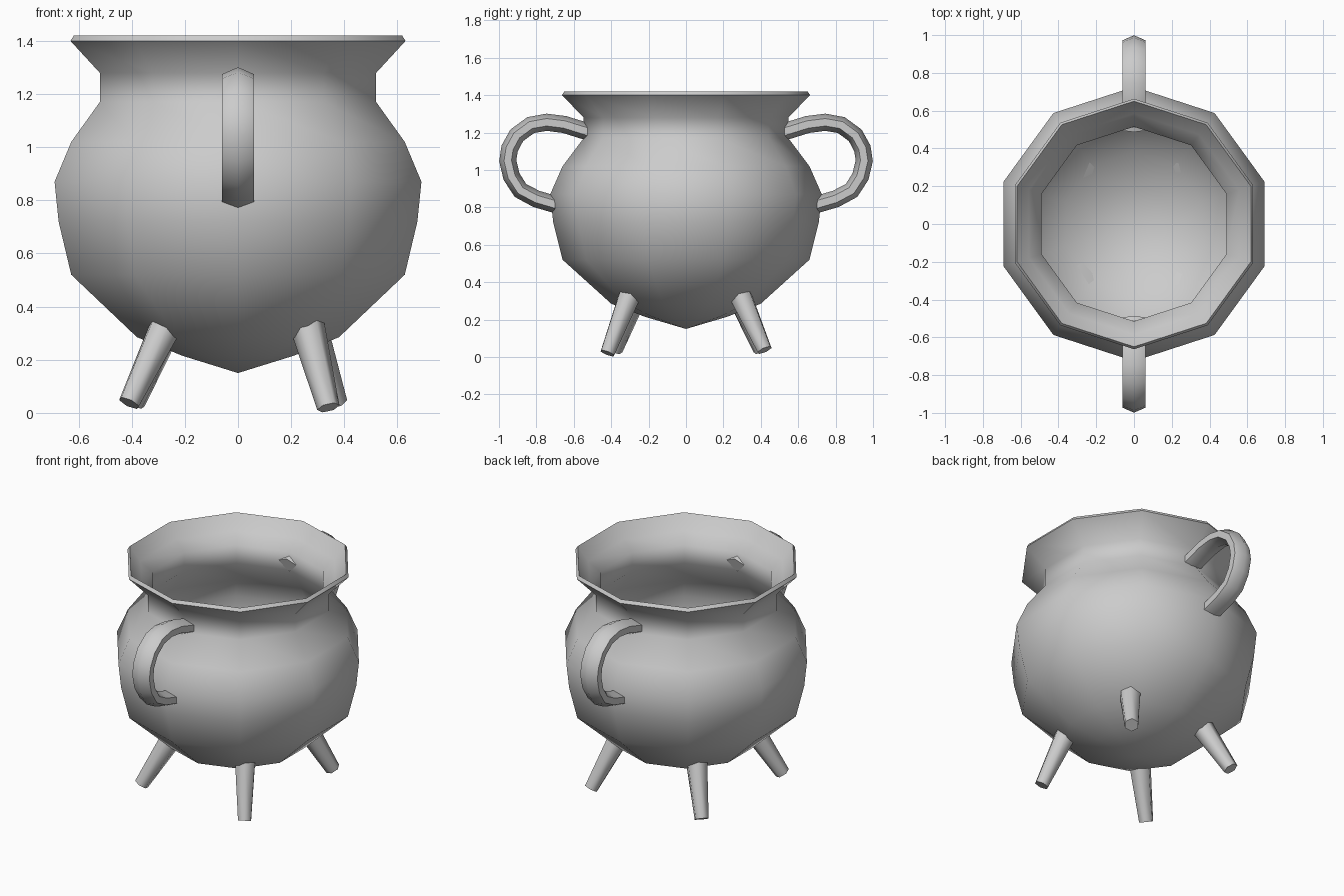
import bpy, bmesh, math
from mathutils import Vector

if "Cube" in bpy.data.objects:
    bpy.data.objects.remove(bpy.data.objects["Cube"])


def loft(name, rings, angle=50):
    """Skin a list of closed rings (a one-point ring is a tip), capping open ends."""
    bm = bmesh.new()
    loops = [[bm.verts.new(p) for p in r] for r in rings]
    for a, b in zip(loops, loops[1:]):
        n = max(len(a), len(b))
        for i in range(n):
            j = (i + 1) % n
            if len(a) == 1:
                bm.faces.new((a[0], b[i], b[j]))
            elif len(b) == 1:
                bm.faces.new((a[i], a[j], b[0]))
            else:
                bm.faces.new((a[i], a[j], b[j], b[i]))
    for end in (loops[0], loops[-1]):
        if len(end) > 2:
            bm.faces.new(end)
    bmesh.ops.recalc_face_normals(bm, faces=bm.faces)
    me = bpy.data.meshes.new(name)
    bm.to_mesh(me)
    bm.free()
    ob = bpy.data.objects.new(name, me)
    bpy.context.collection.objects.link(ob)
    bpy.ops.object.select_all(action='DESELECT')
    bpy.context.view_layer.objects.active = ob
    ob.select_set(True)
    bpy.ops.object.shade_smooth_by_angle(angle=math.radians(angle))
    return ob


def turn(r, z, sides=10):
    """Ring of a turned body, one corner on the y axis."""
    if r == 0:
        return [(0, 0, z)]
    step = math.tau / sides
    return [(r * math.sin(i * step), r * math.cos(i * step), z) for i in range(sides)]


# Pot: outer wall, lip, then the inner wall back down
profile = [(0, .15), (.22, .215), (.40, .285), (.66, .52), (.71, .72), (.726, .87),
           (.66, 1.02), (.547, 1.17), (.547, 1.28), (.663, 1.40), (.65, 1.42),
           (.585, 1.335), (.515, 1.275), (.515, 1.16), (.63, 1.00), (.693, .87),
           (.676, .72), (.63, .54), (.38, .315), (.21, .248), (0, .185)]
loft("pot_body", [turn(r, z) for r, z in profile])

# Handles: six-sided section swept along a curl in the yz plane
path = [(.50, 1.197), (.56, 1.215), (.65, 1.243), (.745, 1.255), (.83, 1.24), (.905, 1.185),
        (.943, 1.115), (.953, 1.05), (.933, .965), (.885, .89), (.80, .845), (.68, .81)]
section = [(0, .046), (.06, .02), (.06, -.02), (0, -.046), (-.06, -.02), (-.06, .02)]
for name, side in (("back_handle", 1), ("front_handle", -1)):
    rings = []
    for i, (y, z) in enumerate(path):
        a, b = path[max(i - 1, 0)], path[min(i + 1, len(path) - 1)]
        t = Vector((b[0] - a[0], b[1] - a[1])).normalized()
        rings.append([(w, side * (y - t.y * h), z + t.x * h) for w, h in section])
    loft(name, rings, 65)

# Legs: tapered six-sided pegs splayed out to slightly uneven feet
legs = {
    "front_left_leg": ((-.27, -.27, .33), (-.41, -.38, .037)),
    "front_right_leg": ((.26, -.30, .33), (.34, -.42, .02)),
    "back_right_leg": ((.27, .29, .33), (.37, .42, .037)),
    "back_left_leg": ((-.27, .28, .33), (-.39, .40, .037)),
}
for name, (top, foot) in legs.items():
    top, foot = Vector(top), Vector(foot)
    turn_to = (foot - top).to_track_quat('Z', 'Y')
    rings = []
    for centre, r in ((top, .066), (foot, .043)):
        rings.append([centre + turn_to @ Vector(p) for p in turn(r, 0, 6)])
    loft(name, rings, 65)
